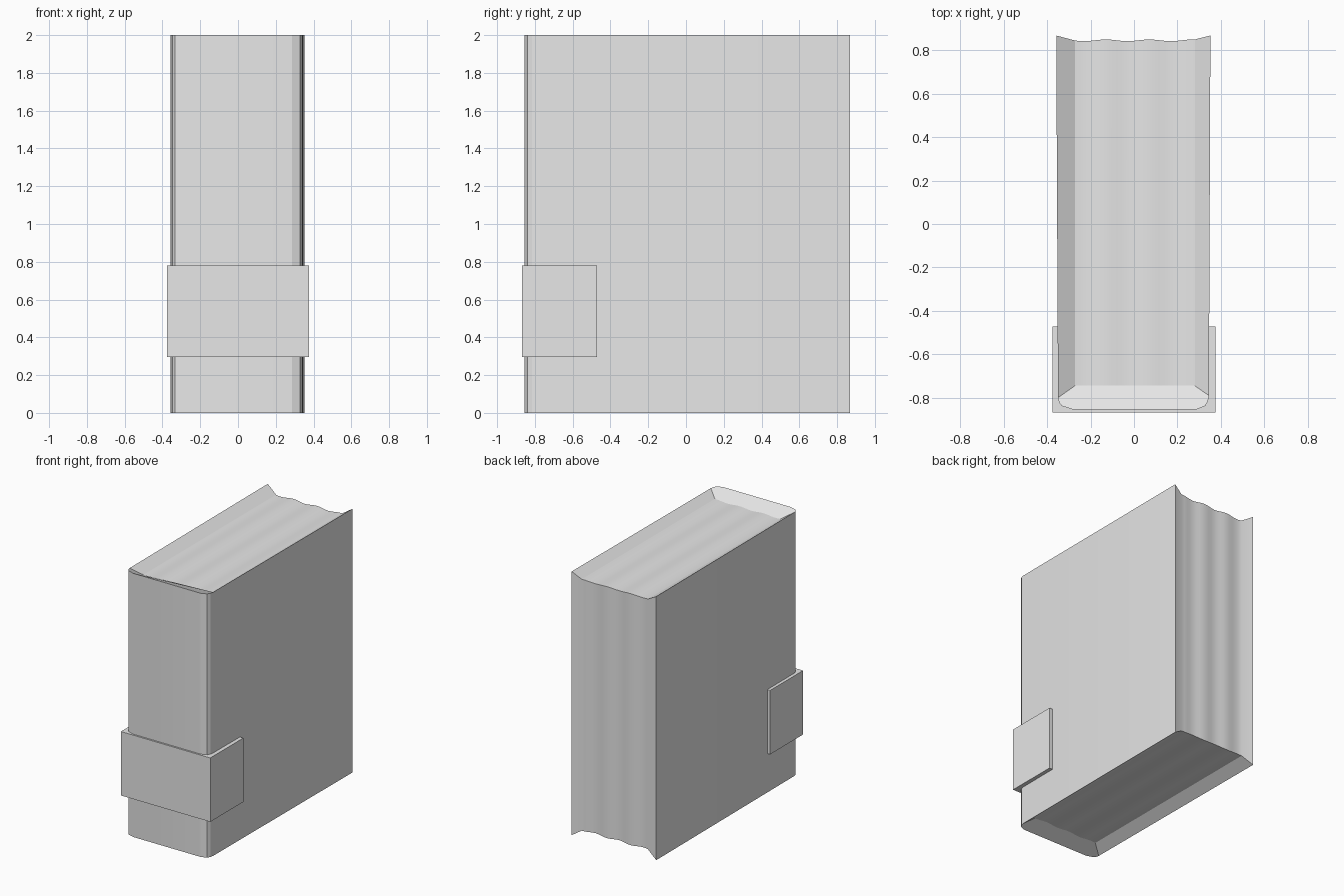
import bpy, bmesh, math

cube = bpy.data.objects.get("Cube")
if cube:
    bpy.data.objects.remove(cube, do_unlink=True)

# One plain grey for everything
grey = bpy.data.materials.new("plain_grey")
grey.use_nodes = True
COLOUR = (0.8, 0.8, 0.8, 1)
grey.diffuse_color = COLOUR
grey.node_tree.nodes["Principled BSDF"].inputs["Base Color"].default_value = COLOUR


def add_object(name, bm, smooth=False):
    bmesh.ops.recalc_face_normals(bm, faces=bm.faces[:])
    mesh = bpy.data.meshes.new(name)
    bm.to_mesh(mesh)
    bm.free()
    mesh.materials.append(grey)
    obj = bpy.data.objects.new(name, mesh)
    bpy.context.collection.objects.link(obj)
    if smooth:
        bpy.ops.object.select_all(action="DESELECT")
        bpy.context.view_layer.objects.active = obj
        obj.select_set(True)
        bpy.ops.object.shade_smooth_by_angle(angle=math.radians(20))
    return obj


HEIGHT, RECESS = 2.0, 0.05
BACK, PAGE_BACK, PAGE_FRONT = 0.868, 0.846, -0.745
PAGE_LEFT, PAGE_RIGHT, COLUMNS = -0.272, 0.28, 20

# Cover outline in plan: one side, round the spine, to the other side
COVER = [(-0.358, BACK), (-0.35, -0.80), (-0.345, -0.822), (-0.333, -0.838),
         (-0.28, -0.855), (0.285, -0.855), (0.328, -0.838), (0.341, -0.815),
         (0.345, -0.79), (0.352, BACK)]


def ripple(x):
    return 0.004 * math.cos(math.tau * (x + 0.13) / 0.2)


bm = bmesh.new()
xs = [PAGE_LEFT + (PAGE_RIGHT - PAGE_LEFT) * i / COLUMNS for i in range(COLUMNS + 1)]
rims, fronts, backs = [], [], []
for z, inward in ((0, 1), (HEIGHT, -1)):
    rims.append([bm.verts.new((x, y, z)) for x, y in COVER])
    level = z + inward * RECESS
    fronts.append([bm.verts.new((x, PAGE_FRONT, level - inward * ripple(x))) for x in xs])
    backs.append([bm.verts.new((x, PAGE_BACK + ripple(x), level - inward * ripple(x)))
                  for x in xs])

# Cover and spine walls
for i in range(len(COVER) - 1):
    bm.faces.new((rims[0][i], rims[0][i + 1], rims[1][i + 1], rims[1][i]))

# Recessed page edges at the top and bottom, with sloped borders
for rim, front, back in zip(rims, fronts, backs):
    for i in range(COLUMNS):
        bm.faces.new((front[i], front[i + 1], back[i + 1], back[i]))
    bm.faces.new((rim[0], rim[1], front[0], back[0]))
    bm.faces.new((rim[-1], rim[-2], front[-1], back[-1]))
    bm.faces.new(rim[1:-1] + front[::-1])

# Rippled page edges at the back
for i in range(COLUMNS):
    bm.faces.new((backs[0][i], backs[0][i + 1], backs[1][i + 1], backs[1][i]))
for end in (0, -1):
    bm.faces.new((rims[0][end], backs[0][end], backs[1][end], rims[1][end]))
add_object("book", bm, smooth=True)

# Band wrapped around the spine
bm = bmesh.new()
bmesh.ops.create_cube(bm, size=1)
low, high = (-0.375, -0.868, 0.295), (0.375, -0.472, 0.78)
for v in bm.verts:
    v.co = [a if c < 0 else b for a, b, c in zip(low, high, v.co)]
add_object("spine_band", bm)
